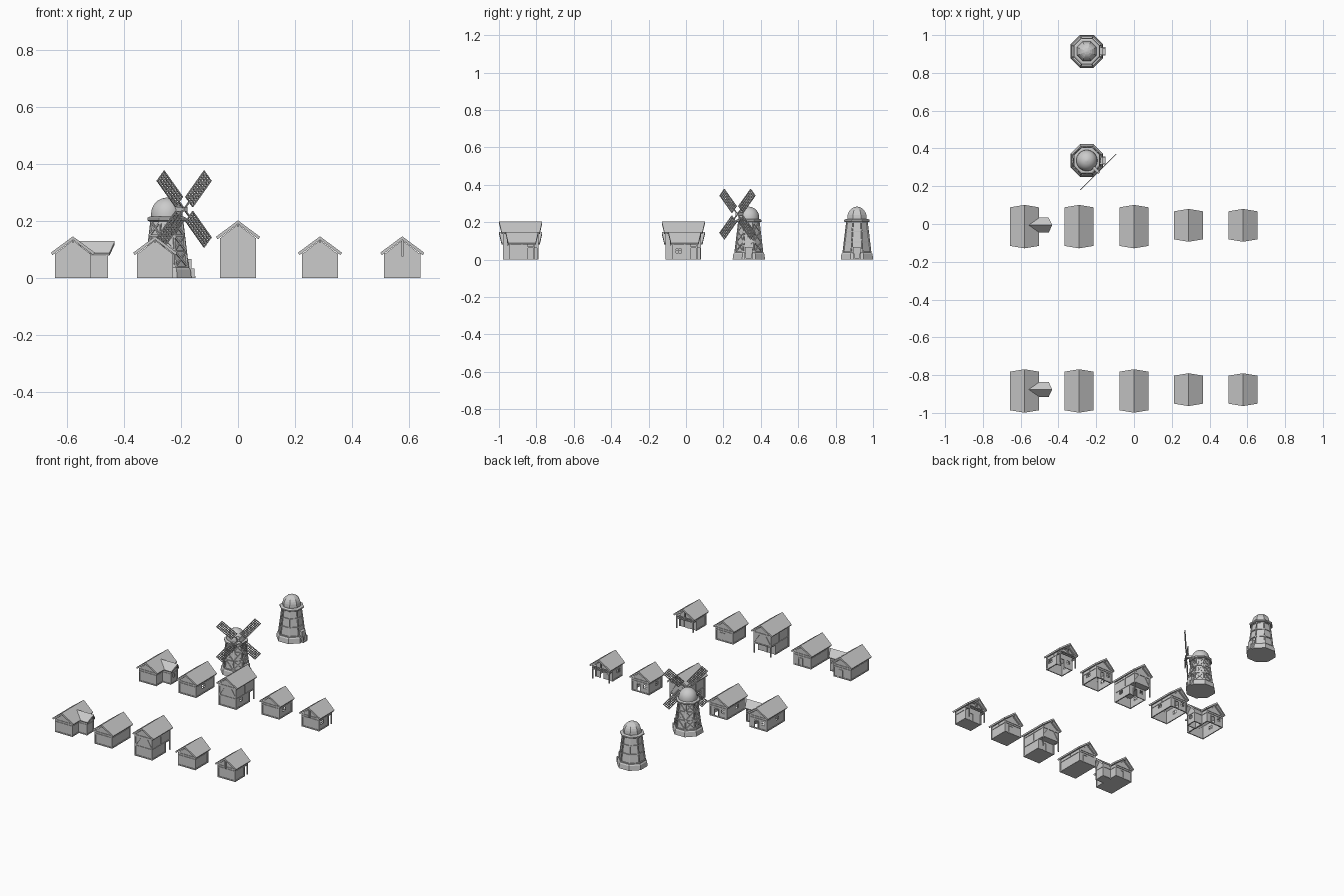
import bpy, bmesh, math
from mathutils import Matrix, Vector

if "Cube" in bpy.data.objects:
    bpy.data.objects.remove(bpy.data.objects["Cube"])

T = Matrix.Translation


def finish(name, bm, M=Matrix()):
    bmesh.ops.recalc_face_normals(bm, faces=bm.faces)
    me = bpy.data.meshes.new(name)
    bm.to_mesh(me)
    bm.free()
    ob = bpy.data.objects.new(name, me)
    ob.matrix_world = M
    bpy.context.collection.objects.link(ob)
    return ob


def add_box(bm, c, s, R=Matrix()):
    bmesh.ops.create_cube(bm, size=1, matrix=T(c) @ R @ Matrix.Diagonal((*s, 1)))


def boxes(name, items, M=Matrix()):
    bm = bmesh.new()
    for c, s in items:
        add_box(bm, c, s)
    return finish(name, bm, M)


def beams(name, segs, w, M=Matrix()):
    """Square timbers, each running from p to q."""
    bm = bmesh.new()
    for p, q in segs:
        p, q = Vector(p), Vector(q)
        d = q - p
        add_box(bm, (p + q) / 2, (w, w, d.length), d.to_track_quat('Z', 'Y').to_matrix().to_4x4())
    return finish(name, bm, M)


def gable_roof(name, M, rw, e, a, ridge, eave):
    """Chevron section; the ridge overhangs further than the eaves."""
    prof = [(-rw, e, eave), (0, a, ridge), (rw, e, eave),
            (rw - .005, e - .009, eave), (0, a - .012, ridge), (-rw + .005, e - .009, eave)]
    bm = bmesh.new()
    f, b = [[bm.verts.new((x, s * y, z)) for x, z, y in prof] for s in (-1, 1)]
    for i in range(6):
        j = (i + 1) % 6
        bm.faces.new((f[i], f[j], b[j], b[i]))
    for r in (f, b):
        bm.faces.new((r[0], r[1], r[4], r[5]))
        bm.faces.new((r[1], r[2], r[3], r[4]))
    return finish(name, bm, M)


def walls(name, M, w, y0, y1, e, a, openings=None):
    """Pentagonal prism; with openings it is a hollow shell without a floor."""
    bm = bmesh.new()
    prof = [(-w, 0), (w, 0), (w, e), (0, a), (-w, e)]
    f, b = [[bm.verts.new((x, y, z)) for x, z in prof] for y in (y0, y1)]
    bm.faces.new(f)
    bm.faces.new(b)
    for i in range(1 if openings else 0, 5):
        j = (i + 1) % 5
        bm.faces.new((f[i], f[j], b[j], b[i]))
    ob = finish(name, bm, M)
    if openings:
        ob.modifiers.new("thickness", 'SOLIDIFY').thickness = .005
        cutter = boxes("opening_cutter", openings, M)
        cutter.hide_render = True
        m = ob.modifiers.new("openings", 'BOOLEAN')
        m.object, m.operation, m.solver = cutter, 'DIFFERENCE', 'EXACT'
        bpy.context.view_layer.objects.active = ob
        for m in [m.name for m in ob.modifiers]:
            bpy.ops.object.modifier_apply(modifier=m)
        bpy.data.objects.remove(cutter)


def house(tag, cx, cy, half, detailed, lift=0, back=None, wing=False, king=False):
    M = T((cx, cy, 0))
    w, e, a = .06, .086 + lift, .133 + lift
    y0, y1 = -half, half
    yb = y1 if back is None else back
    gable_roof(tag + "_roof", M, .077, .09 + lift, .147 + lift, half + .023, half + .01)
    # openings: back door and a window in each long side
    cuts, mull = None, []
    if detailed:
        ym = (y0 + yb) / 2
        cuts = [((.015, yb, .026), (.03, .03, .053))]
        wins = [-1] if wing else [-1, 1]
        for s in wins:
            for z in ([.047, .107] if lift and not back else [.047]):
                cuts.append(((s * w, ym - .015, z), (.03, .03, .022)))
                mull += [((s * w, ym - .015, z - .012), (s * w, ym - .015, z + .012)),
                         ((s * w, ym - .03, z), (s * w, ym, z))]
        cuts.append(((-.032, yb, .045), (.022, .03, .022)))
        mull += [((-.032, yb, .033), (-.032, yb, .057)), ((-.044, yb, .045), (-.02, yb, .045))]
        beams(tag + "_window_bars", mull, .003, M)
    if lift and back is not None:
        # jettied upper storey over a recessed ground floor
        walls(tag + "_lower_walls", M, w, y0, yb, .07, .0705, cuts)
        bm = bmesh.new()
        bmesh.ops.create_cube(bm, size=1, matrix=T((0, 0, .105)) @ Matrix.Diagonal((2 * w, 2 * half, e - .07 + .004, 1)))
        finish(tag + "_upper_walls", bm, M)
        walls(tag + "_gable", M @ T((0, 0, e - .002)), w, y0, y1, .002, a - e)
    else:
        walls(tag + "_walls", M, w, y0, yb, e, a, cuts)
    # timber frame
    tim = []
    levels = [.004, .067] + ([.074 + lift] if lift else [])
    for s in (-1, 1):
        x = s * w
        tim += [((x, y, 0), (x, y, e)) for y in (y0, y1)]
        if yb != y1:
            tim.append(((x, yb, 0), (x, yb, .07)))
        tim += [((x, y0, z), (x, yb if z < .01 else y1, z)) for z in levels]
        tim.append(((x, 0, .067), (x, 0, e)))
        for y in (y0, y1):
            tim.append(((x, y, e - .004), (0, y, a - .004)))
    for y in (y0, y1):
        tim += [((-w, y, z), (w, y, z)) for z in levels if y == y0 or yb == y1 or z > .01]
        tim.append(((-w, y, e - .006), (w, y, e - .006)))
        if king:
            tim.append(((0, y - .012 if y < 0 else y, e - .01), (0, y - .012 if y < 0 else y, a)))
    if lift:
        for y in (y0, y1):
            tim += [((s * w, y, .07), (s * .02, y, e - .008)) for s in (-1, 1)]
    tim.append(((0, y0 - .015, a - .004), (0, y1 + .015, a - .004)))
    beams(tag + "_timber_frame", tim, .007, M)
    # back door frame
    beams(tag + "_door_frame", [((0, yb, 0), (0, yb, .053)), ((.03, yb, 0), (.03, yb, .053)),
                                ((-.002, yb, .053), (.032, yb, .053))], .006, M)
    if wing:
        # side wing with its own cross roof
        W = M @ T((.0835, .008, 0)) @ Matrix.Rotation(math.radians(-90), 4, 'Z')
        gable_roof(tag + "_wing_roof", W, .04, .088, .13, .0635, .0445)
        wc = [((0, .036, .047), (.024, .03, .022))] if detailed else None
        walls(tag + "_wing_walls", W, .033, -.03, .036, .084, .117, wc)
        fr = [((s * .033, .036, 0), (s * .033, .036, .084)) for s in (-1, 1)]
        fr += [((-.033, .036, z), (.033, .036, z)) for z in (.004, .067)]
        fr += [((s * .033, -.024, z), (s * .033, .036, z)) for s in (-1, 1) for z in (.004, .067)]
        if detailed:
            fr.append(((0, .036, .035), (0, .036, .059)))
        beams(tag + "_wing_frame", fr, .006, W)


def lathe(name, prof, n, M, smooth=False):
    """Solid of revolution from (radius, z) points, flats facing the axes."""
    bm = bmesh.new()
    rings = [[bm.verts.new((r * math.cos((i + .5) * math.tau / n), r * math.sin((i + .5) * math.tau / n), z))
              for i in range(n)] for r, z in prof]
    for lo, hi in zip(rings, rings[1:]):
        for i in range(n):
            j = (i + 1) % n
            bm.faces.new((lo[i], lo[j], hi[j], hi[i]))
    bm.faces.new(rings[0])
    bm.faces.new(rings[-1])
    for f in bm.faces:
        f.smooth = smooth and len(f.verts) == 4
    return finish(name, bm, M)


def mill(tag, cx, cy, detailed):
    M = T((cx, cy, 0))
    lathe(tag + "_stone_base", [(.094, 0), (.09, .03), (.084, .037)], 8, M)
    lathe(tag + "_tower", [(.078, .03), (.056, .208)], 8, M)
    lathe(tag + "_gallery", [(.068, .2), (.074, .204), (.074, .212), (.066, .216)], 8, M)
    dome = [(.056 * math.cos(t), .225 + .058 * math.sin(t)) for t in [k * math.pi / 2 / 6.3 for k in range(7)]]
    lathe(tag + "_dome", [(.056, .21)] + dome, 24 if detailed else 8, M, detailed)

    def corner(i, z):
        r = .08 - .022 * (z - .035) / .17
        t = (i + .5) * math.tau / 8
        return (r * math.cos(t), r * math.sin(t), z)
    # corner posts, ring beams and cross braces
    levels = [.04, .095, .15, .2]
    tim = []
    for i in range(8):
        tim.append((corner(i, .035), corner(i, .205)))
        tim += [(corner(i, z), corner(i + 1, z)) for z in levels]
        if detailed:
            for lo, hi in zip(levels, levels[1:]):
                tim += [(corner(i, lo), corner(i + 1, hi)), (corner(i + 1, lo), corner(i, hi))]
    beams(tag + "_timber_frame", tim, .006, M)
    # entrance on the right side
    boxes(tag + "_entrance", [((.075, 0, .034), (.024, .04, .068)), ((.09, -.018, .017), (.016, .008, .034)),
                              ((.09, .018, .017), (.016, .008, .034)), ((.09, 0, .004), (.02, .04, .008))], M)
    return M


# two rows of five houses; the rear row has open doors and windows
for row, cy in (("front", -.884), ("rear", -.014)):
    d = row == "rear"
    house(row + "_winged_house", -.58, cy, .092, d, wing=True)
    house(row + "_long_house", -.291, cy, .092, d)
    house(row + "_tall_house", 0, cy, .092, d, lift=.056, back=.045)
    house(row + "_small_house", .288, cy + .007, .064, d)
    house(row + "_porch_house", .577, cy + .007, .064, d, back=.03, king=True)

# two mills
mill("plain_mill", -.25, .914, False)
M = mill("sail_mill", -.25, .336, True)

# shaft and four lattice sails facing the front right
n, u, v = Vector((1, -1, 0)).normalized(), Vector((1, 1, 0)).normalized(), Vector((0, 0, 1))
hub = n * .086 + v * .243
beams("sail_shaft", [(v * .243, hub + n * .008)], .016, M)
rails, rungs = [], []
for su in (-1, 1):
    for sv in (-1, 1):
        d = (u * su + v * sv).normalized()
        s = (u * su - v * sv).normalized()
        rails.append((hub, hub + d * .166))
        rails += [(hub + d * .035 + s * k, hub + d * .166 + s * k) for k in (-.023, -.0115, .0115, .023)]
        rungs += [(hub + d * (.037 + .0115 * i) - s * .025, hub + d * (.037 + .0115 * i) + s * .025) for i in range(12)]
beams("sail_rails", rails, .005, M)
beams("sail_rungs", rungs, .004, M)
